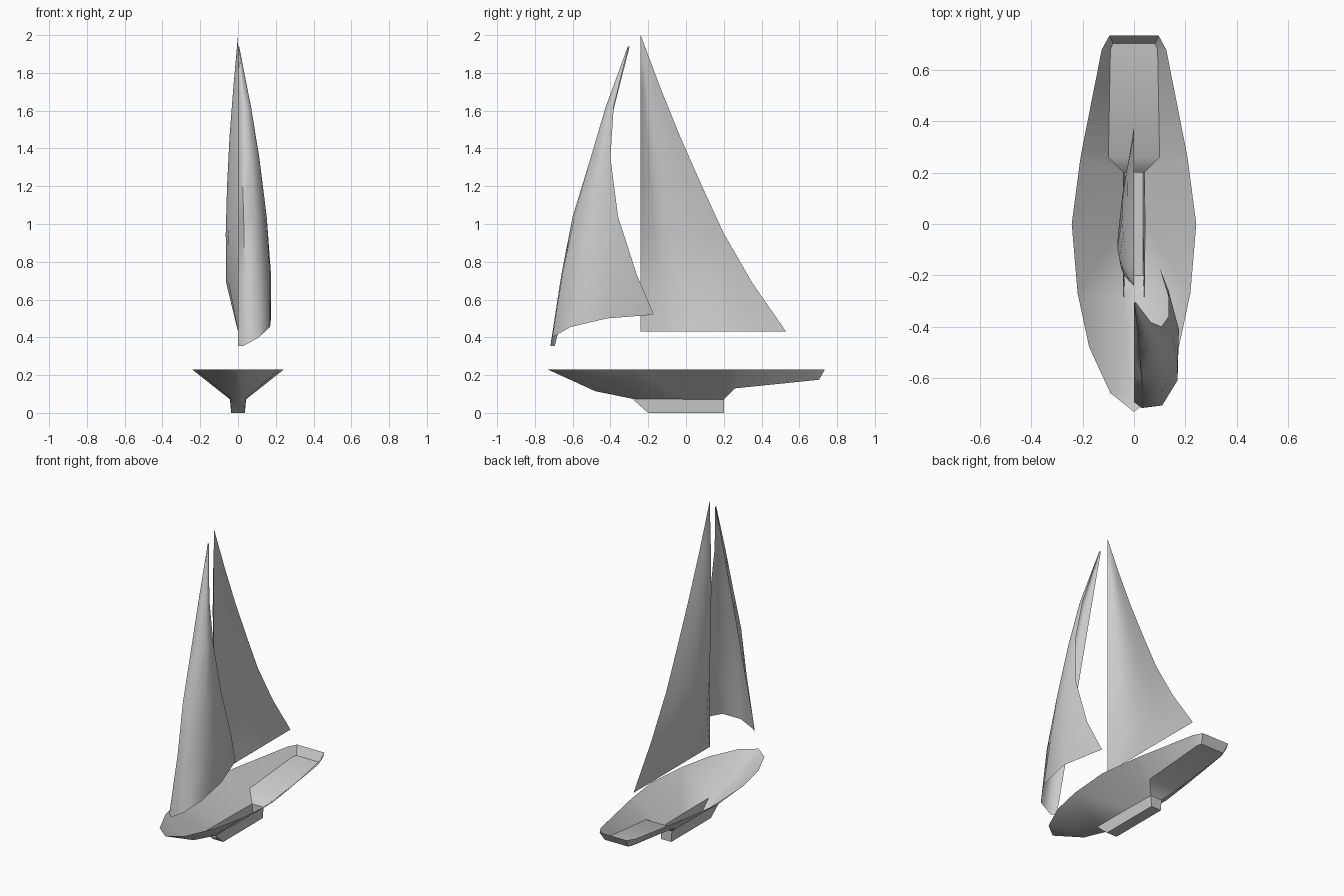
import bpy, bmesh

if "Cube" in bpy.data.objects:
    bpy.data.objects.remove(bpy.data.objects["Cube"])


def finish(bm, name, angle):
    """Weld, orient and turn a bmesh into a smooth-shaded object."""
    bmesh.ops.remove_doubles(bm, verts=bm.verts, dist=0.0005)
    bmesh.ops.recalc_face_normals(bm, faces=bm.faces)
    mesh = bpy.data.meshes.new(name)
    bm.to_mesh(mesh)
    bm.free()
    ob = bpy.data.objects.new(name, mesh)
    bpy.context.collection.objects.link(ob)
    bpy.ops.object.select_all(action='DESELECT')
    ob.select_set(True)
    bpy.context.view_layer.objects.active = ob
    bpy.ops.object.shade_smooth_by_angle(angle=angle)
    return ob


def loft(bm, rows):
    """Bridge rows of equally many points with quads."""
    grid = [[bm.verts.new(p) for p in row] for row in rows]
    for a, b in zip(grid, grid[1:]):
        for i in range(len(a) - 1):
            bm.faces.new((a[i], a[i + 1], b[i + 1], b[i]))


RIM = 0.23

# hull stations: rim y, rim half-width, chine y, chine half-width, chine z
stations = [
    (-0.733, 0.0, -0.733, 0.0, RIM),
    (-0.66, 0.092, -0.66, 0.008, 0.197),
    (-0.48, 0.175, -0.48, 0.025, 0.115),
    (-0.27, 0.22, -0.285, 0.04, 0.075),
    (0.0, 0.243, 0.0, 0.043, 0.072),
    (0.25, 0.21, 0.2, 0.04, 0.07),
    (0.28, 0.205, 0.26, 0.10, 0.13),
    (0.68, 0.126, 0.68, 0.092, 0.173),
    (0.735, 0.096, 0.705, 0.082, 0.176),
]


def chine(s, side):
    return (side * s[3], s[2], s[4])


def rim(s, side):
    return (side * s[1], s[0], RIM)


# open hull: sides, bottom panels and transom
bm = bmesh.new()
for side in (-1, 1):
    loft(bm, [[rim(s, side), chine(s, side)] for s in stations])
for part in (stations[:4], stations[5:]):
    loft(bm, [[chine(s, -1), chine(s, 1)] for s in part])
end = stations[-1]
loft(bm, [[chine(end, -1), chine(end, 1)], [rim(end, -1), rim(end, 1)]])

# keel box, hollow and joined to the hull
tops = stations[3:6]
lows = [-0.2, 0.0, 0.2]
for side in (-1, 1):
    loft(bm, [[chine(s, side), (side * 0.036, y, 0)] for s, y in zip(tops, lows)])
loft(bm, [[(-0.036, y, 0), (0.036, y, 0)] for y in lows])
for s, y in ((tops[0], lows[0]), (tops[2], lows[2])):
    loft(bm, [[chine(s, -1), chine(s, 1)], [(-0.036, y, 0), (0.036, y, 0)]])
bmesh.ops.dissolve_degenerate(bm, edges=bm.edges, dist=0.0005)
finish(bm, "hull", 0.7)

# mainsail: (z, leech y, camber depth) rows across a fixed camber curve
luff_y = -0.24
camber = [(0, 0), (0.17, 0.8), (0.33, 1), (0.6, 0.72), (0.8, 0.38), (1, 0)]
main_rows = [(0.43, 0.53, 0), (0.69, 0.35, 0.063), (0.95, 0.2, 0.065),
             (1.2, 0.085, 0.058), (1.46, -0.03, 0.045), (1.72, -0.135, 0.025),
             (2.0, -0.24, 0)]
bm = bmesh.new()
loft(bm, [[(-d * c, luff_y + u * (leech - luff_y), z) for u, c in camber]
          for z, leech, d in main_rows])
finish(bm, "mainsail", 1.2)

# jib: wrapped sections from luff to leech, foot row has its own heights
foot_z = [0.355, 0.355, 0.40, 0.455, 0.50, 0.52]
jib_rows = [
    (foot_z, [(0, -.695), (.03, -.718), (.11, -.708), (.17, -.61), (.175, -.42), (.10, -.17)]),
    ([0.73] * 6, [(0, -.60), (.035, -.66), (.11, -.655), (.17, -.55), (.175, -.41), (.135, -.26)]),
    ([1.04] * 6, [(0, -.525), (.03, -.60), (.09, -.59), (.14, -.52), (.152, -.44), (.135, -.36)]),
    ([1.35] * 6, [(0, -.447), (.02, -.50), (.065, -.505), (.105, -.465), (.113, -.435), (.107, -.40)]),
    ([1.62] * 6, [(0, -.38), (.015, -.42), (.04, -.425), (.066, -.41), (.069, -.397), (.066, -.383)]),
    ([1.94] * 6, [(0, -.298), (0, -.304), (.002, -.308), (.004, -.308), (.006, -.306), (.006, -.304)]),
]
bm = bmesh.new()
loft(bm, [[(x, y, z) for z, (x, y) in zip(zs, pts)] for zs, pts in jib_rows])
finish(bm, "jib", 1.2)
